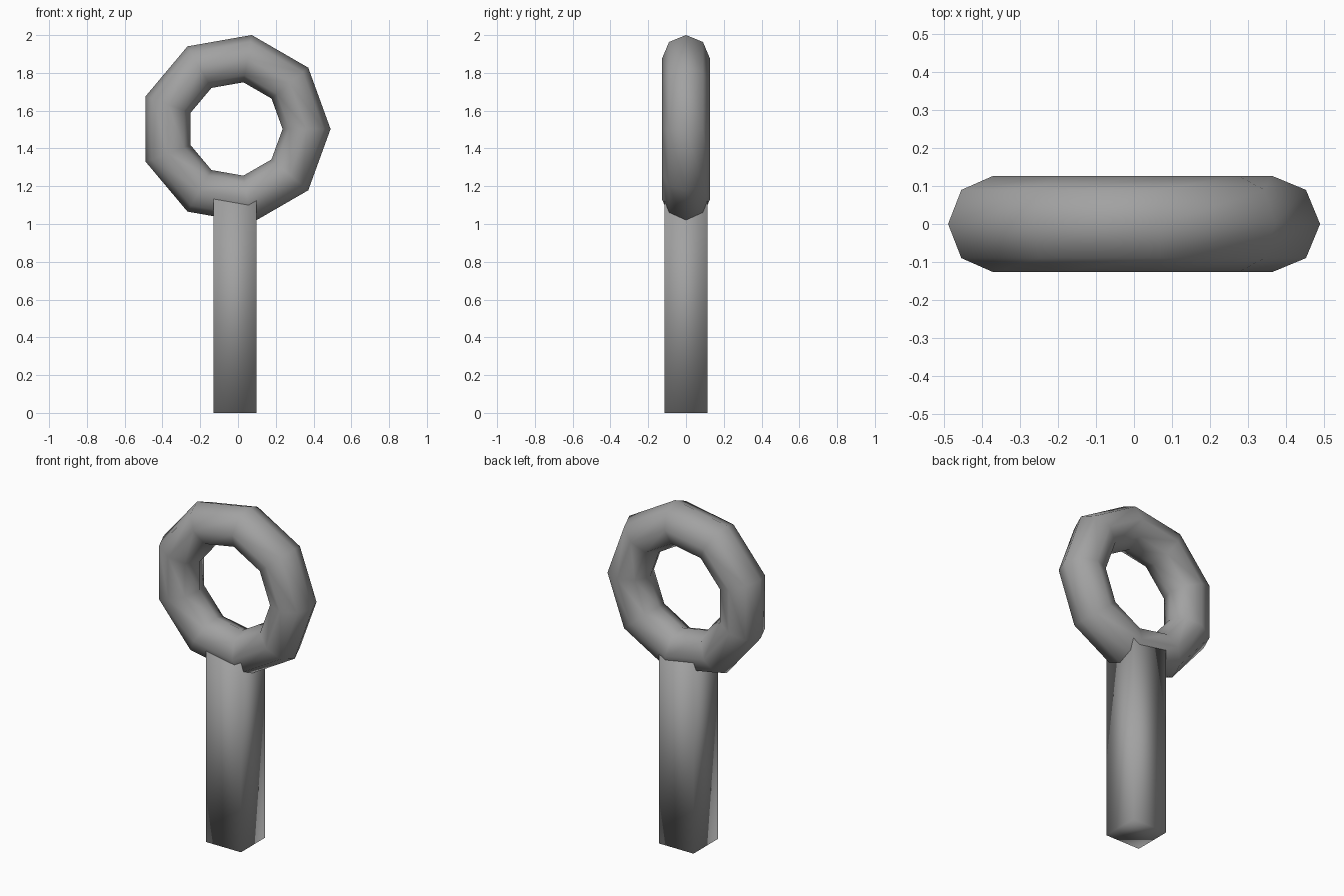
import bpy
from math import pi

cube = bpy.data.objects.get("Cube")
if cube:
    bpy.data.objects.remove(cube, do_unlink=True)

# Plain grey metal shared by both parts
grey = bpy.data.materials.new("mid grey")
grey.use_nodes = True
colour = (0.36, 0.36, 0.36, 1)
grey.diffuse_color = colour
grey.node_tree.nodes["Principled BSDF"].inputs["Base Color"].default_value = colour

CENTRE_X = -0.015


def finish(name):
    part = bpy.context.object
    part.name = name
    part.data.materials.append(grey)
    bpy.ops.object.transform_apply(location=False, rotation=True, scale=True)
    bpy.ops.object.shade_smooth()
    return part


# Upright low-poly ring
bpy.ops.mesh.primitive_torus_add(
    major_segments=9, minor_segments=8, major_radius=0.378, minor_radius=0.127,
    location=(CENTRE_X, 0, 1.503), rotation=(pi / 2, 0, 0))
finish("ring")

# Square shaft, its top buried in the ring
SHAFT_TOP = 1.14
bpy.ops.mesh.primitive_cube_add(size=1, location=(CENTRE_X, 0, SHAFT_TOP / 2))
bpy.context.object.scale = (0.228, 0.228, SHAFT_TOP)
finish("shaft")
